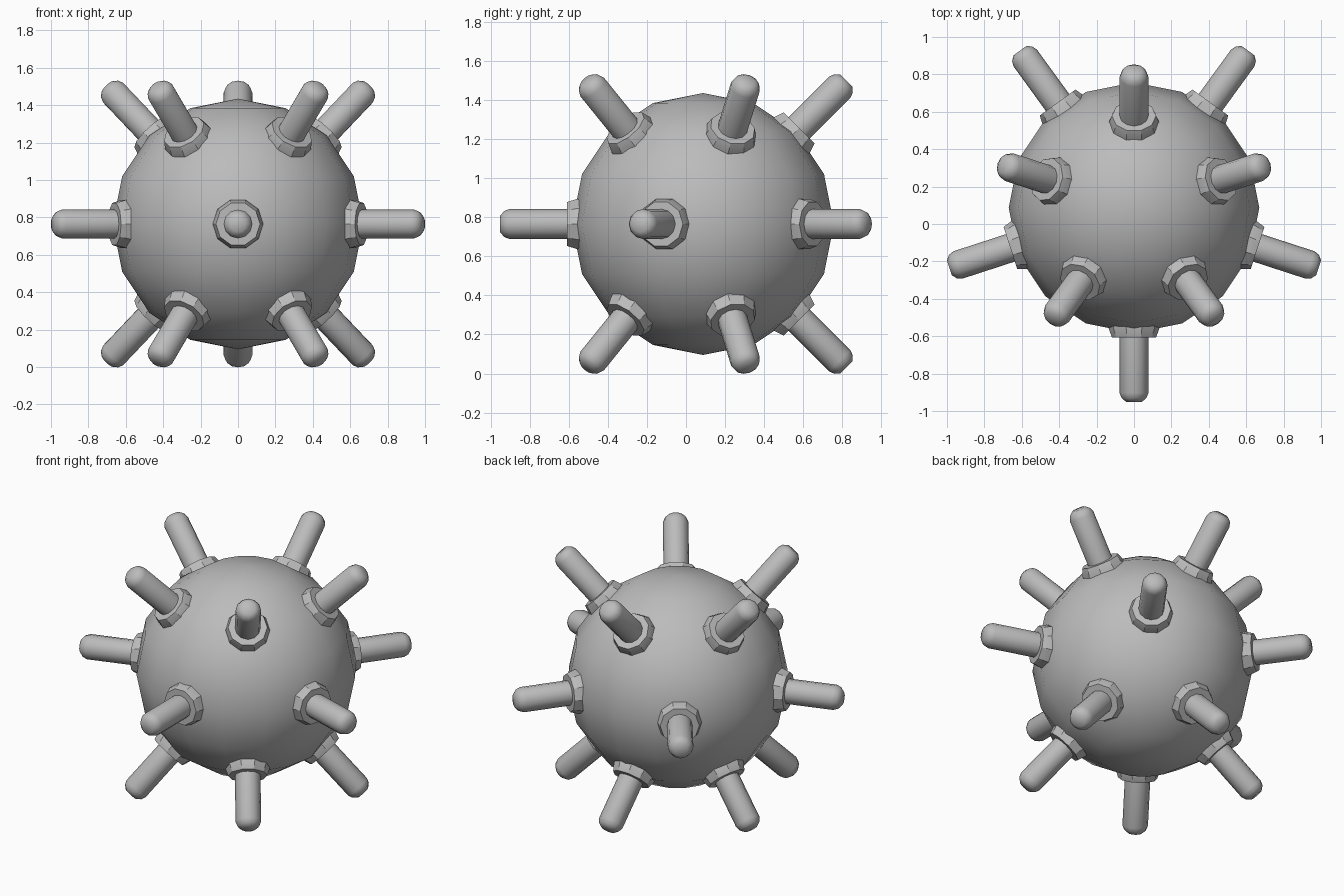
import bpy
import bmesh
from math import radians, sin, cos, tau
from mathutils import Vector

cube = bpy.data.objects.get("Cube")
if cube:
    bpy.data.objects.remove(cube, do_unlink=True)

CENTRE = Vector((0, 0.087, 0.765))
BODY_RADIUS = 0.67

metal = bpy.data.materials.new("grey_metal")
metal.use_nodes = True
GREY = (0.5, 0.5, 0.5, 1)
metal.diffuse_color = GREY
metal.node_tree.nodes["Principled BSDF"].inputs["Base Color"].default_value = GREY


def add_object(name, bm, smooth_angle):
    bmesh.ops.recalc_face_normals(bm, faces=bm.faces)
    mesh = bpy.data.meshes.new(name)
    bm.to_mesh(mesh)
    bm.free()
    mesh.materials.append(metal)
    obj = bpy.data.objects.new(name, mesh)
    bpy.context.collection.objects.link(obj)
    obj.location = CENTRE
    bpy.ops.object.select_all(action="DESELECT")
    obj.select_set(True)
    bpy.context.view_layer.objects.active = obj
    bpy.ops.object.shade_smooth_by_angle(angle=radians(smooth_angle))
    return obj


def lathe(profile, sides):
    """Closed solid turned around z from (radius, height) points."""
    bm = bmesh.new()
    rings = [[bm.verts.new((r * cos(tau * i / sides), r * sin(tau * i / sides), h))
              for i in range(sides)] for r, h in profile]
    for low, high in zip(rings, rings[1:]):
        for i in range(sides):
            j = (i + 1) % sides
            bm.faces.new((low[i], low[j], high[j], high[i]))
    bm.faces.new(rings[0][::-1])
    bm.faces.new(rings[-1])
    return bm


# Round body
body = bmesh.new()
bmesh.ops.create_uvsphere(body, u_segments=16, v_segments=8, radius=BODY_RADIUS)
add_object("body", body, 30)

# Tapered collar and round-ended rod, measured outward from the body centre
COLLAR = [(0.135, 0.56), (0.135, 0.645), (0.118, 0.695)]
ROD = [(0.077, 0.6), (0.077, 0.99), (0.066, 1.018), (0.042, 1.038)]

# Three rows of five prongs; the middle row is turned half a step
for row, elevation, start in (("upper", 45, 90), ("middle", 0, -90), ("lower", -45, 90)):
    for k in range(5):
        azimuth = radians(start + 72 * k)
        tilt = radians(elevation)
        direction = Vector((cos(tilt) * cos(azimuth), cos(tilt) * sin(azimuth), sin(tilt)))
        turn = direction.to_track_quat("Z", "Y")
        for part, profile, sides, angle in (("collar", COLLAR, 10, 30), ("rod", ROD, 12, 50)):
            obj = add_object(f"{row}_{part}_{k + 1}", lathe(profile, sides), angle)
            obj.rotation_mode = "QUATERNION"
            obj.rotation_quaternion = turn
